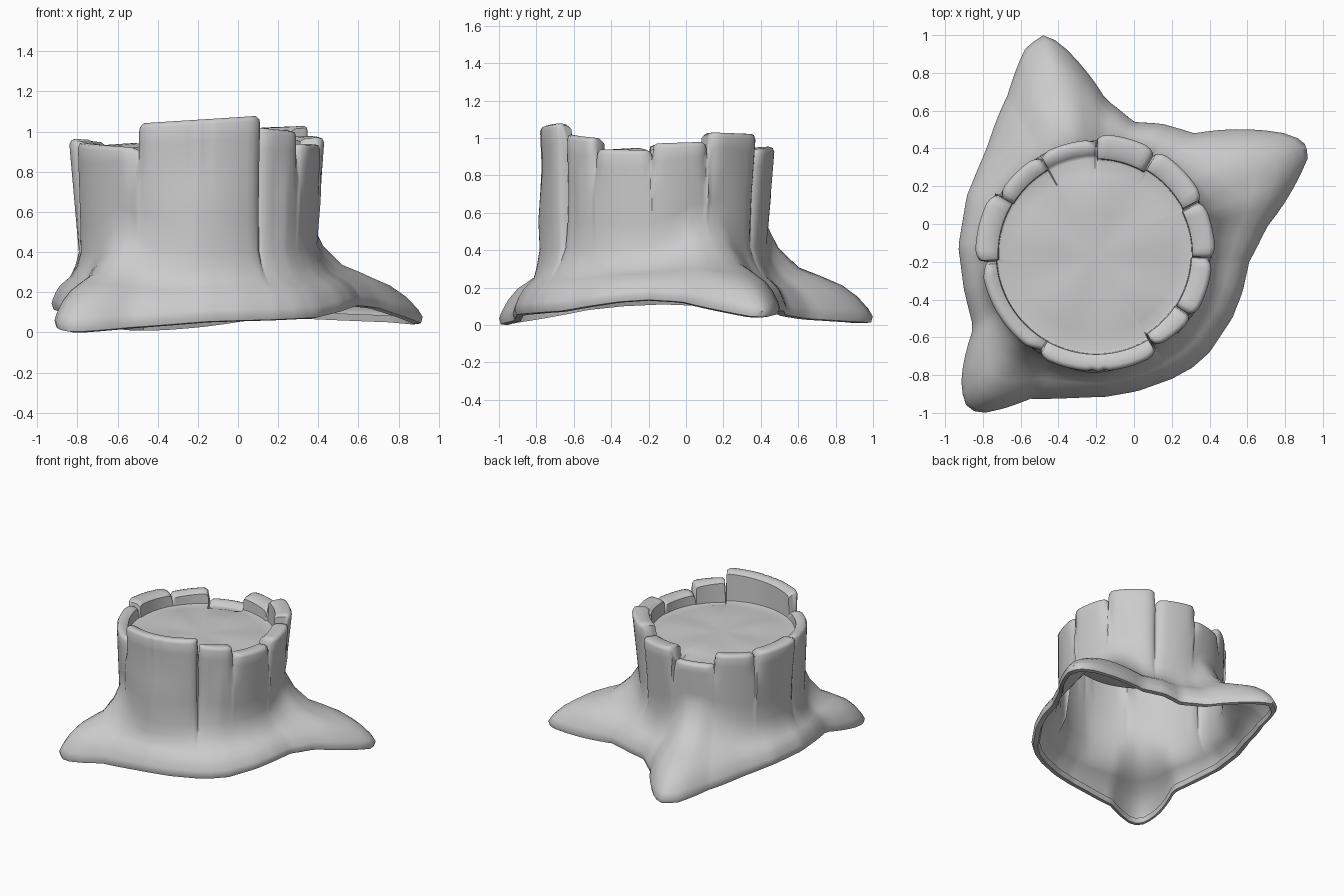
import bpy, bmesh, math
from mathutils import Vector

if "Cube" in bpy.data.objects:
    bpy.data.objects.remove(bpy.data.objects["Cube"])

CX, CY = -0.20, -0.16
DISC_Z = 0.865

# Ground outline of the flared roots: x, y, height of the lower edge
OUTLINE = [(-.48, 1.0, .01), (-.40, .965, .01), (-.15, .66, .03), (0, .54, .05), (.15, .53, .07),
           (.32, .48, .07), (.80, .48, .05), (.90, .44, .04), (.925, .36, .04), (.85, .20, .07),
           (.70, -.02, .12), (.61, -.20, .13), (.575, -.36, .12), (.52, -.50, .10), (.40, -.68, .07),
           (.31, -.76, .065), (.20, -.82, .06), (.02, -.885, .055), (-.15, -.915, .05),
           (-.55, -.925, .02), (-.78, -1.0, .0), (-.85, -.99, .0), (-.90, -.95, .01),
           (-.915, -.82, .03), (-.85, -.55, .08), (-.90, -.35, .10), (-.93, -.12, .11),
           (-.885, .15, .10), (-.78, .40, .07), (-.67, .68, .04), (-.57, .94, .01)]

# Bark slabs round the rim: start angle, end angle, top start, top end, outer radius, thickness
SLABS = [(-2, 27, .97, .98, .63, .12), (27, 60, 1.03, 1.02, .64, .12),
         (60, 90, .94, .955, .635, .13), (90, 120, .86, .86, .605, .08),
         (120, 149, .945, .93, .605, .09), (149, 184, .95, .965, .64, .12),
         (184, 240, .95, .92, .61, .08), (240, 271, 1.04, 1.06, .62, .09),
         (271, 302, 1.06, 1.08, .62, .09), (302, 327, 1.02, 1.00, .61, .11),
         (327, 358, .94, .935, .615, .11)]
LONG_SEAMS = (60, 184, 302)      # splits that run far down the trunk


def polar(x, y):
    return math.degrees(math.atan2(y - CY, x - CX)) % 360


RING = sorted((polar(p[0], p[1]), Vector(p)) for p in OUTLINE)
RING = [(RING[-1][0] - 360, RING[-1][1])] + RING + [(RING[0][0] + 360, RING[0][1])]


def clamp(v):
    return min(1, max(0, v))


def base_point(angle):
    angle %= 360
    for (a, p), (b, q) in zip(RING, RING[1:]):
        if a <= angle <= b:
            return p.lerp(q, (angle - a) / (b - a))


def columns():
    """Angle, top height, radius, seam depth, thickness and seam length for each vertical strip."""
    for a0, a1, h0, h1, r, thick in SLABS:
        n = max(5, round((a1 - a0) / 3.5))
        us = [0, .025, .09] + [.09 + .82 * i / n for i in range(1, n)] + [.91, .975]
        for u in us:
            e = min(u, 1 - u)
            seam = .035 if e < .01 else .022 if e < .05 else .008 if e < .1 else 0
            if a0 == 302:
                seam += .03 * (1 - u)
            h = h0 + (h1 - h0) * u
            if (a0 == 271 and u < .05) or (a0 == 240 and u > .95):
                seam = 0                       # these two slabs are grown together
            elif e < .01:
                h = min(h, .90)
            elif e < .05:
                h -= .012
            near = a0 if u < .5 else a1
            yield a0 + (a1 - a0) * u, h, r, seam, thick, near in LONG_SEAMS


def column_points(angle, top, radius, seam, thick, long_seam):
    d = Vector((math.cos(math.radians(angle)), math.sin(math.radians(angle)), 0))
    c = Vector((CX, CY, 0))
    base = base_point(angle)
    reach = (base.xy - c.xy).length
    z0 = base.z + .035
    root = clamp((reach - .75) / .35)
    zt = .40 + .15 * root
    waist = .593
    belly = .03 * clamp(1 - abs(angle - 268) / 36)      # swelling on the front

    def at(r, z):
        return c + d * r + Vector((0, 0, z))

    def wall(r, z):
        s = clamp((z - .25) / .4) if long_seam else clamp((z - .72) / .15)
        bulge = belly * clamp((z - .2) / .15) * clamp((.8 - z) / .2)
        return at(r - seam * s + bulge, z)

    # folded lower lip
    pts = [at(reach - .06, base.z + .035), at(reach - .045, base.z), at(reach - .01, base.z + .004)]
    # root flare
    for w, f in ((0, 0), (.04, .08), (.14, .21), (.28, .33), (.48, .43), (.68, .52), (.87, .73), (1, 1)):
        pts.append(wall(reach + (waist - reach) * w, z0 + (zt - z0) * f))
    # trunk wall
    for k in (.25, .5, .7, .88):
        pts.append(wall(waist + (radius - waist) * k, zt + (top - .03 - zt) * k))
    # rounded slab top and inner face
    out, inn = radius - seam, radius - thick
    rnd = min(.025, (out - inn) * .35)
    foot = min(DISC_Z - .02, top - .03)
    pts += [at(out, top - .025), at(out - rnd * .35, top - .006), at(out - rnd, top),
            at(inn + rnd, top - .004), at(inn, top - min(rnd, .02)),
            at(inn - .004, foot + .005), at(inn - .02, foot)]
    return pts


# Hollow stump: roots, trunk and raised bark rim
bm = bmesh.new()
cols = list(columns())
strips = [[bm.verts.new(p) for p in column_points(*col)] for col in cols]
for i, b in enumerate(strips):
    a = strips[i - 1]
    for j in range(len(a) - 1):
        bm.faces.new((a[j], b[j], b[j + 1], a[j + 1]))

# Sawn wood surface inside the rim, gently rippled
edge = [s[-1] for s in strips]
for r in (.42, .22):
    ring = []
    for col in cols:
        t = math.radians(col[0])
        z = DISC_Z - .008 + .014 * r * math.sin(5 * t)
        ring.append(bm.verts.new((CX + r * math.cos(t), CY + r * math.sin(t), z)))
    for i in range(len(ring)):
        bm.faces.new((edge[i - 1], edge[i], ring[i], ring[i - 1]))
    edge = ring
mid = bm.verts.new((CX, CY, DISC_Z - .012))
for i in range(len(edge)):
    bm.faces.new((edge[i - 1], edge[i], mid))

bmesh.ops.recalc_face_normals(bm, faces=bm.faces)
mesh = bpy.data.meshes.new("tree_stump")
bm.to_mesh(mesh)
bm.free()
stump = bpy.data.objects.new("tree_stump", mesh)
bpy.context.collection.objects.link(stump)
stump.select_set(True)
bpy.context.view_layer.objects.active = stump
bpy.ops.object.shade_smooth_by_angle(angle=math.radians(50))
